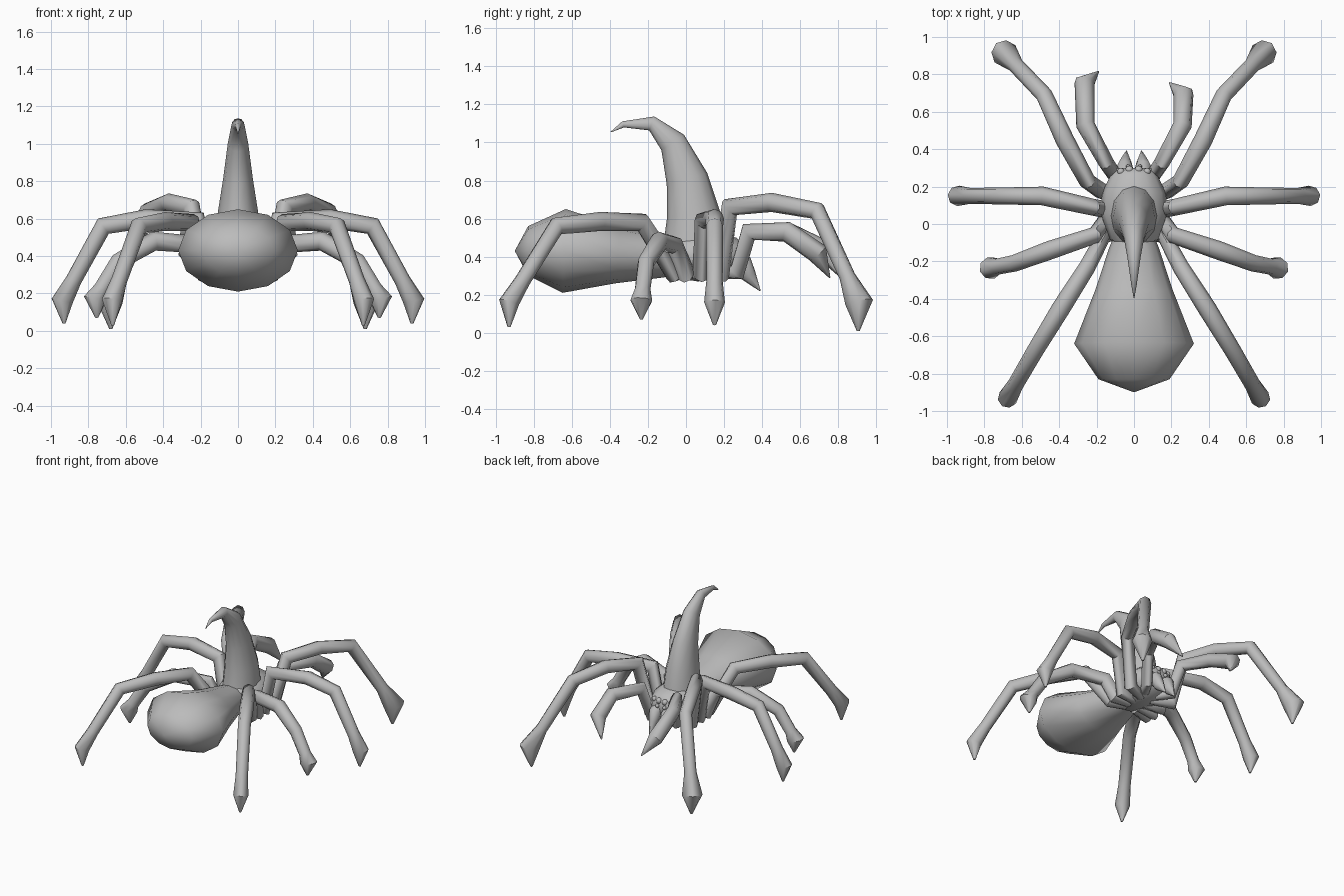
import bpy, bmesh, math
from mathutils import Vector

if "Cube" in bpy.data.objects:
    bpy.data.objects.remove(bpy.data.objects["Cube"])

grey = bpy.data.materials.new("plain grey")
grey.use_nodes = True
GREY = (0.5, 0.5, 0.5, 1)
grey.diffuse_color = GREY
grey.node_tree.nodes["Principled BSDF"].inputs["Base Color"].default_value = GREY


def finish(ob, angle):
    ob.data.materials.append(grey)
    bpy.ops.object.select_all(action='DESELECT')
    ob.select_set(True)
    bpy.context.view_layer.objects.active = ob
    bpy.ops.object.shade_smooth_by_angle(angle=math.radians(angle))


def loft(name, stations, side=None, sides=8, angle=50):
    """Skin rings along a path; each station is x, y, z, side radius, other radius."""
    pts = [Vector(s[:3]) for s in stations]
    if side is None:
        d = pts[-1] - pts[0]
        side = Vector((-d.y, d.x, 0))
    bm = bmesh.new()
    rings = []
    for i, p in enumerate(pts):
        a = (p - pts[max(i - 1, 0)]).normalized()
        b = (pts[min(i + 1, len(pts) - 1)] - p).normalized()
        t = (a + b).normalized()
        u = (side - t * side.dot(t)).normalized()
        v = t.cross(u)
        mitre = 1 / max(0.8, t.dot(b if b.length else a))
        ru, rv = stations[i][3], stations[i][-1] * mitre
        rings.append([bm.verts.new(p + u * ru * math.cos(k * math.tau / sides)
                                   + v * rv * math.sin(k * math.tau / sides))
                      for k in range(sides)])
    for r, q in zip(rings, rings[1:]):
        for k in range(sides):
            n = (k + 1) % sides
            bm.faces.new((r[k], r[n], q[n], q[k]))
    bm.faces.new(rings[0])
    bm.faces.new(rings[-1])
    bmesh.ops.remove_doubles(bm, verts=bm.verts, dist=0.0005)
    bmesh.ops.recalc_face_normals(bm, faces=bm.faces)
    me = bpy.data.meshes.new(name)
    bm.to_mesh(me)
    bm.free()
    ob = bpy.data.objects.new(name, me)
    bpy.context.collection.objects.link(ob)
    finish(ob, angle)


X = Vector((1, 0, 0))

# Abdomen
loft("abdomen", [
    (0, -0.02, 0.40, 0.09, 0.09), (0, -0.12, 0.40, 0.13, 0.11),
    (0, -0.36, 0.41, 0.21, 0.15), (0, -0.64, 0.43, 0.32, 0.22),
    (0, -0.83, 0.43, 0.19, 0.13), (0, -0.90, 0.43, 0, 0)], X, 12, 60)

# Head and thorax
loft("thorax", [
    (0, -0.13, 0.39, 0.07, 0.07), (0, -0.08, 0.40, 0.13, 0.11),
    (0, 0.06, 0.40, 0.18, 0.13), (0, 0.17, 0.40, 0.17, 0.12),
    (0, 0.27, 0.41, 0.12, 0.09), (0, 0.30, 0.41, 0.08, 0.05)], X, 12, 60)

# Tall bent horn
loft("horn", [
    (0, 0.045, 0.46, 0.125, 0.165), (0, 0.04, 0.62, 0.11, 0.14),
    (0, 0.005, 0.81, 0.08, 0.11), (0, -0.07, 1.00, 0.055, 0.07),
    (0, -0.18, 1.10, 0.035, 0.036), (0, -0.33, 1.095, 0.014, 0.016),
    (0, -0.395, 1.055, 0.002, 0.002)], X, 12, 60)

# Leg joints: hip, knee, shin top, ankle, then foot radius
legs = {
    "front": [(0.18, 0.18, 0.31), (0.25, 0.23, 0.66), (0.37, 0.45, 0.685),
              (0.48, 0.69, 0.64), (0.69, 0.91, 0.16), (0.68, 0.905, 0.01), 0.072],
    "middle_front": [(0.17, 0.08, 0.31), (0.22, 0.09, 0.59), (0.49, 0.15, 0.60),
                     (0.72, 0.15, 0.56), (0.94, 0.15, 0.16), (0.93, 0.15, 0.04), 0.055],
    "middle_rear": [(0.17, 0.0, 0.31), (0.21, -0.06, 0.46), (0.45, -0.14, 0.48),
                    (0.64, -0.21, 0.37), (0.765, -0.235, 0.17), (0.755, -0.235, 0.07), 0.06],
    "rear": [(0.16, -0.06, 0.31), (0.25, -0.23, 0.58), (0.39, -0.45, 0.585),
             (0.53, -0.68, 0.56), (0.675, -0.93, 0.16), (0.67, -0.93, 0.03), 0.053],
}
for sx, hand in ((1, "left"), (-1, "right")):
    for name, (hip, knee, mid, shin, ankle, tip, foot) in legs.items():
        calf = [s + (a - s) * 0.72 for s, a in zip(shin, ankle)]
        path = [((0.04, hip[1] * 0.7, 0.31), 0.035), (hip, 0.045), (knee, 0.045),
                (mid, 0.05), (shin, 0.045), (calf, 0.043), (ankle, foot), (tip, 0.008)]
        loft(f"{name}_leg_{hand}", [(sx * p[0], p[1], p[2], r, r) for p, r in path])

    # Feelers with hooked tips
    reach = 0.0 if sx > 0 else 0.06
    feeler = [(0.05, 0.18, 0.32, 0.035), (0.11, 0.27, 0.32, 0.04),
              (0.15, 0.33, 0.53, 0.042), (0.26, 0.53, 0.53, 0.05),
              (0.265, 0.69 + reach, 0.42, 0.055), (0.19, 0.755 + reach, 0.29, 0.004)]
    loft(f"feeler_{hand}", [(sx * x, y, z, r, r) for x, y, z, r in feeler])

    # Jaw and fang
    loft(f"fang_{hand}", [
        (sx * 0.05, 0.20, 0.42, 0.05, 0.05), (sx * 0.05, 0.30, 0.36, 0.045, 0.05),
        (sx * 0.045, 0.33, 0.30, 0.032, 0.04), (sx * 0.04, 0.39, 0.22, 0.003, 0.003)], X)

    # Cluster of eyes
    for i, (x, y, z, r) in enumerate([(0.025, 0.29, 0.455, 0.022), (0.07, 0.28, 0.455, 0.02),
                                      (0.03, 0.305, 0.42, 0.014), (0.085, 0.285, 0.42, 0.014)]):
        bpy.ops.mesh.primitive_uv_sphere_add(segments=10, ring_count=6, radius=r,
                                             location=(sx * x, y, z))
        eye = bpy.context.object
        eye.name = f"eye_{hand}_{i + 1}"
        finish(eye, 60)
